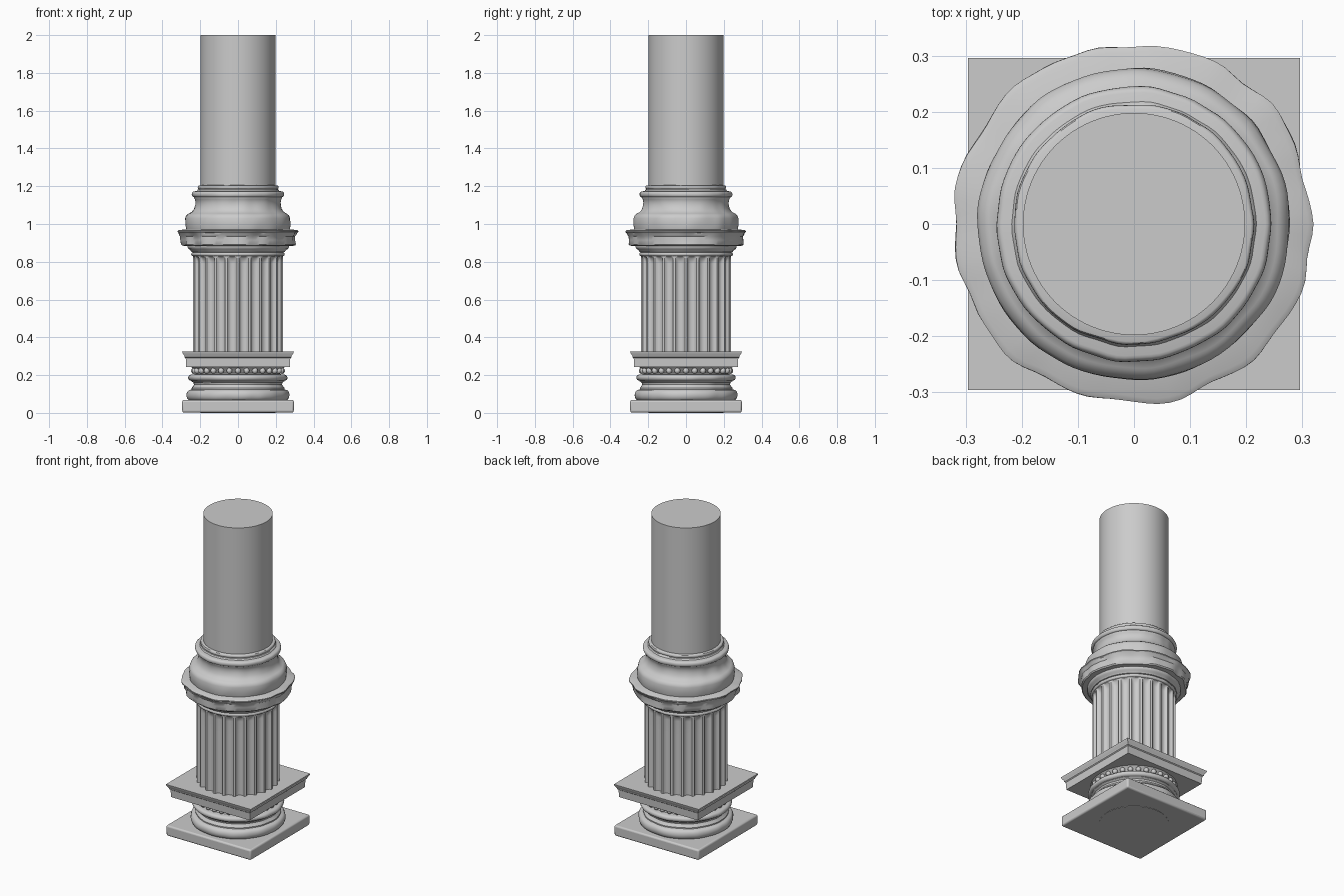
import bpy, bmesh, math
from mathutils import Vector, noise

if "Cube" in bpy.data.objects:
    bpy.data.objects.remove(bpy.data.objects["Cube"])


def finish(name, bm, angle=35):
    bmesh.ops.recalc_face_normals(bm, faces=bm.faces)
    me = bpy.data.meshes.new(name)
    bm.to_mesh(me)
    bm.free()
    ob = bpy.data.objects.new(name, me)
    bpy.context.collection.objects.link(ob)
    bpy.ops.object.select_all(action='DESELECT')
    ob.select_set(True)
    bpy.context.view_layer.objects.active = ob
    bpy.ops.object.shade_smooth_by_angle(angle=math.radians(angle))
    return ob


def lathe(name, profile, n=96, wear=0.0, radius_fn=None, cap=False, angle=35):
    """Stack rings of (radius, z); wear adds worn-stone wobble."""
    bm = bmesh.new()
    rings = []
    for r, z in profile:
        ring = []
        for i in range(n):
            a = 2 * math.pi * i / n
            d = radius_fn(a, z) if radius_fn else 0
            p = Vector((math.cos(a), math.sin(a), 0))
            d += wear * noise.noise(p * 4 + Vector((0, 0, z * 12)))
            ring.append(bm.verts.new(p * (r + d) + Vector((0, 0, z))))
        rings.append(ring)
    for lo, hi in zip(rings, rings[1:]):
        for i in range(n):
            j = (i + 1) % n
            bm.faces.new((lo[i], lo[j], hi[j], hi[i]))
    if cap:
        bm.faces.new(rings[0])
        bm.faces.new(rings[-1])
    return finish(name, bm, angle)


def square_stack(name, profile):
    """Square slab with moulded sides from (half width, z) pairs."""
    bm = bmesh.new()
    rings = [[bm.verts.new((sx * h, sy * h, z)) for sx, sy in
              ((-1, -1), (1, -1), (1, 1), (-1, 1))] for h, z in profile]
    for lo, hi in zip(rings, rings[1:]):
        for i in range(4):
            bm.faces.new((lo[i], lo[i - 3], hi[i - 3], hi[i]))
    bm.faces.new(rings[0])
    bm.faces.new(rings[-1])
    return finish(name, bm)


def bulge(r, z0, z1, out, steps=8):
    """Half-round moulding; negative out gives a hollow."""
    return [(r + out * math.sin(math.pi * k / steps),
             z0 + (z1 - z0) * (0.5 - 0.5 * math.cos(math.pi * k / steps)))
            for k in range(steps + 1)]


# Plain round core, running the full height
lathe("column_core", [(0.198, 0), (0.198, 2.0)], cap=True)

# Worn square plinth at the foot
plinth = square_stack("plinth", [(0.295, 0.002), (0.296, 0.068)])
bev = plinth.modifiers.new("rounded_edges", 'BEVEL')
bev.width, bev.segments = 0.01, 3

# Lower base: two rounds with a hollow between them
lathe("lower_base",
      [(0.19, 0.065)] + bulge(0.252, 0.066, 0.122, 0.02)
      + [(0.245, 0.125), (0.245, 0.132)]
      + [(0.238, 0.14), (0.232, 0.15), (0.235, 0.16), (0.246, 0.168)]
      + bulge(0.246, 0.17, 0.203, 0.017)
      + [(0.225, 0.205), (0.222, 0.212), (0.235, 0.232), (0.25, 0.245)], wear=0.004)

# Ring of carved eggs beneath the square slab
bm = bmesh.new()
for i in range(32):
    a = 2 * math.pi * i / 32
    ret = bmesh.ops.create_uvsphere(bm, u_segments=10, v_segments=6, radius=0.016)
    bmesh.ops.translate(bm, verts=ret['verts'],
                        vec=(0.234 * math.cos(a), 0.234 * math.sin(a), 0.223))
finish("carved_eggs", bm)

# Square slab with moulded lip
square_stack("square_slab", [(0.274, 0.243), (0.277, 0.29), (0.283, 0.295),
                             (0.285, 0.305), (0.294, 0.316), (0.296, 0.326)])

# Fluted shaft, flutes closing in rounded tops
FLUTES = 24


def flute(a, z):
    t = (a * FLUTES / (2 * math.pi)) % 1.0
    u = (t - 0.5) / 0.4
    if abs(u) >= 1:
        return 0
    fade = min(1.0, max(0.0, (0.828 - z) / 0.03))
    return -0.019 * math.sqrt(1 - u * u) * math.sqrt(fade)


lathe("fluted_shaft",
      [(0.238, z) for z in (0.32, 0.45, 0.58, 0.7, 0.79, 0.8, 0.81, 0.818, 0.824, 0.828, 0.835)],
      n=FLUTES * 10, radius_fn=flute, angle=40)

# Round capital under the cornice
lathe("capital_rings",
      [(0.2, 0.83)] + bulge(0.239, 0.83, 0.85, 0.008, 6)
      + [(0.246, 0.852), (0.252, 0.862), (0.262, 0.868), (0.267, 0.878),
         (0.267, 0.884), (0.28, 0.89)], wear=0.004)

# Chipped round cornice
lathe("cornice_ring",
      [(0.2, 0.883), (0.295, 0.885), (0.301, 0.892), (0.302, 0.915), (0.303, 0.935),
       (0.309, 0.942), (0.312, 0.952), (0.318, 0.957), (0.318, 0.963),
       (0.308, 0.969), (0.2, 0.973)], wear=0.013)

# Upper base the plain drum rises from
lathe("upper_base",
      [(0.272, 0.965), (0.275, 0.975), (0.278, 1.0), (0.278, 1.03), (0.273, 1.045),
       (0.262, 1.054), (0.258, 1.056), (0.244, 1.064), (0.232, 1.08), (0.226, 1.1),
       (0.225, 1.115), (0.228, 1.13), (0.234, 1.14)]
      + bulge(0.234, 1.142, 1.172, 0.011)
      + [(0.218, 1.175), (0.213, 1.183)]
      + bulge(0.208, 1.185, 1.204, 0.006, 6) + [(0.19, 1.206)], wear=0.004)
